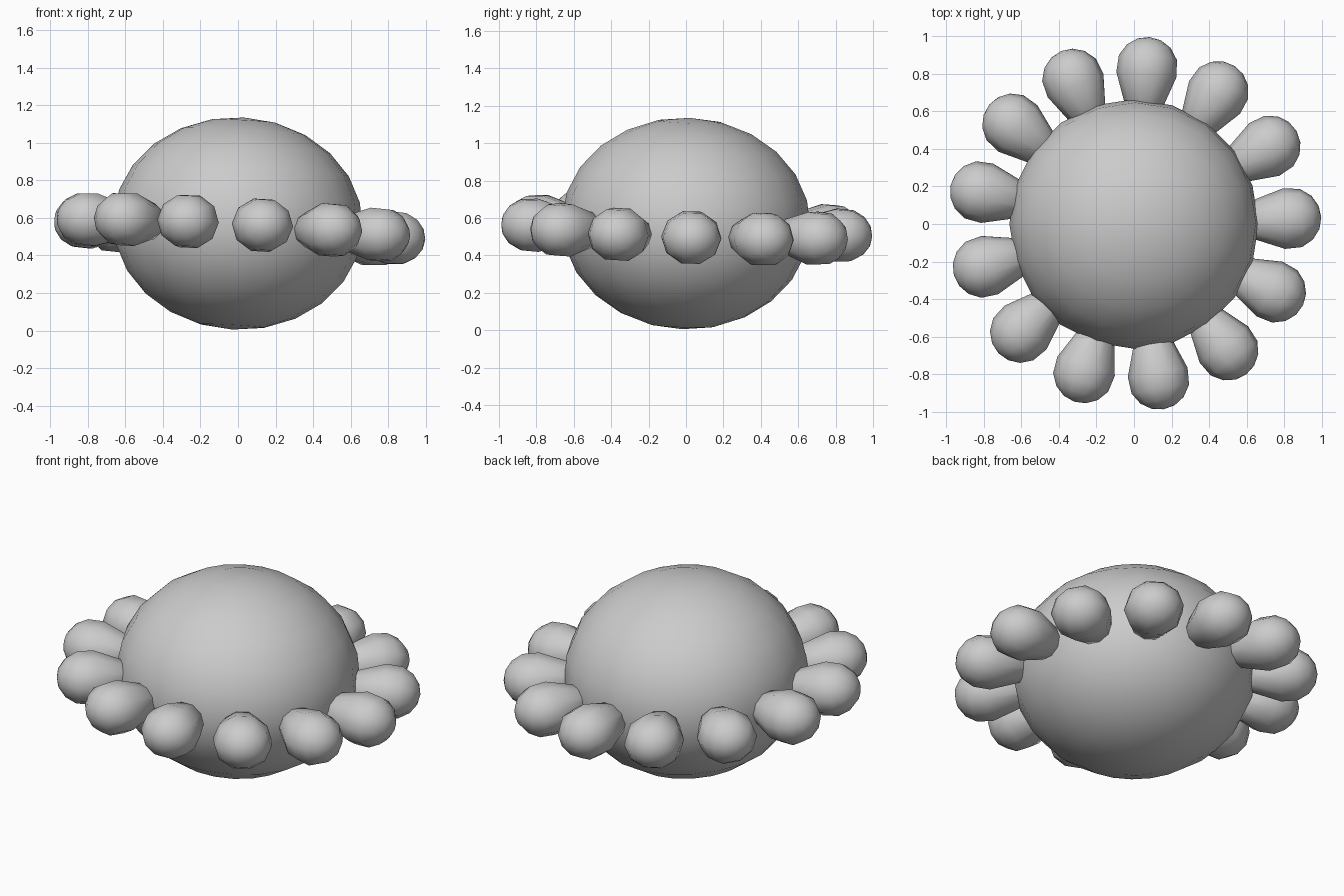
import bpy, bmesh, math
from mathutils import Matrix, Vector

if "Cube" in bpy.data.objects:
    bpy.data.objects.remove(bpy.data.objects["Cube"])

grey = bpy.data.materials.new("plain_grey")
grey.diffuse_color = (0.6, 0.6, 0.6, 1)
grey.use_nodes = True
grey.node_tree.nodes["Principled BSDF"].inputs["Base Color"].default_value = grey.diffuse_color

# Everything shares one slightly leaning axis
axis = Vector((0.055, 0.035, 1)).normalized()
tilt = Vector((0, 0, 1)).rotation_difference(axis).to_matrix().to_4x4()


def add_part(name, bm, matrix):
    bm.transform(matrix)
    bmesh.ops.recalc_face_normals(bm, faces=bm.faces)
    for f in bm.faces:
        f.smooth = True
    mesh = bpy.data.meshes.new(name)
    bm.to_mesh(mesh)
    bm.free()
    mesh.materials.append(grey)
    obj = bpy.data.objects.new(name, mesh)
    bpy.context.collection.objects.link(obj)
    return obj


# Body: flattened ball
bm = bmesh.new()
bmesh.ops.create_uvsphere(bm, u_segments=20, v_segments=12, radius=1)
add_part("body", bm, Matrix.Translation((0, 0, 0.57)) @ tilt
         @ Matrix.Diagonal((0.665, 0.665, 0.566, 1)))

# Petals: round-ended cones spun from a profile of (distance from centre, radius)
PETALS, SIDES = 13, 10
BULB_X, BULB_R = 0.835, 0.165
profile = [(0.5, 0.055)]
profile += [(BULB_X + BULB_R * math.sin(a), BULB_R * math.cos(a))
            for a in (math.radians(d) for d in (-12, 20, 45, 68))]


def petal_mesh():
    bm = bmesh.new()
    rings = []
    for x, r in profile:
        rings.append([bm.verts.new((x, r * math.cos(t), 0.91 * r * math.sin(t)))
                      for t in (2 * math.pi * i / SIDES for i in range(SIDES))])
    for a, b in zip(rings, rings[1:]):
        for i in range(SIDES):
            j = (i + 1) % SIDES
            bm.faces.new((a[i], a[j], b[j], b[i]))
    bm.faces.new(rings[0])
    tip = bm.verts.new((BULB_X + BULB_R, 0, 0))
    for i in range(SIDES):
        bm.faces.new((rings[-1][i], rings[-1][(i + 1) % SIDES], tip))
    return bm


for k in range(PETALS):
    turn = Matrix.Rotation(math.radians(2.1) + 2 * math.pi * k / PETALS, 4, 'Z')
    add_part(f"petal_{k + 1}", petal_mesh(),
             Matrix.Translation((0, 0, 0.54)) @ tilt @ turn)
